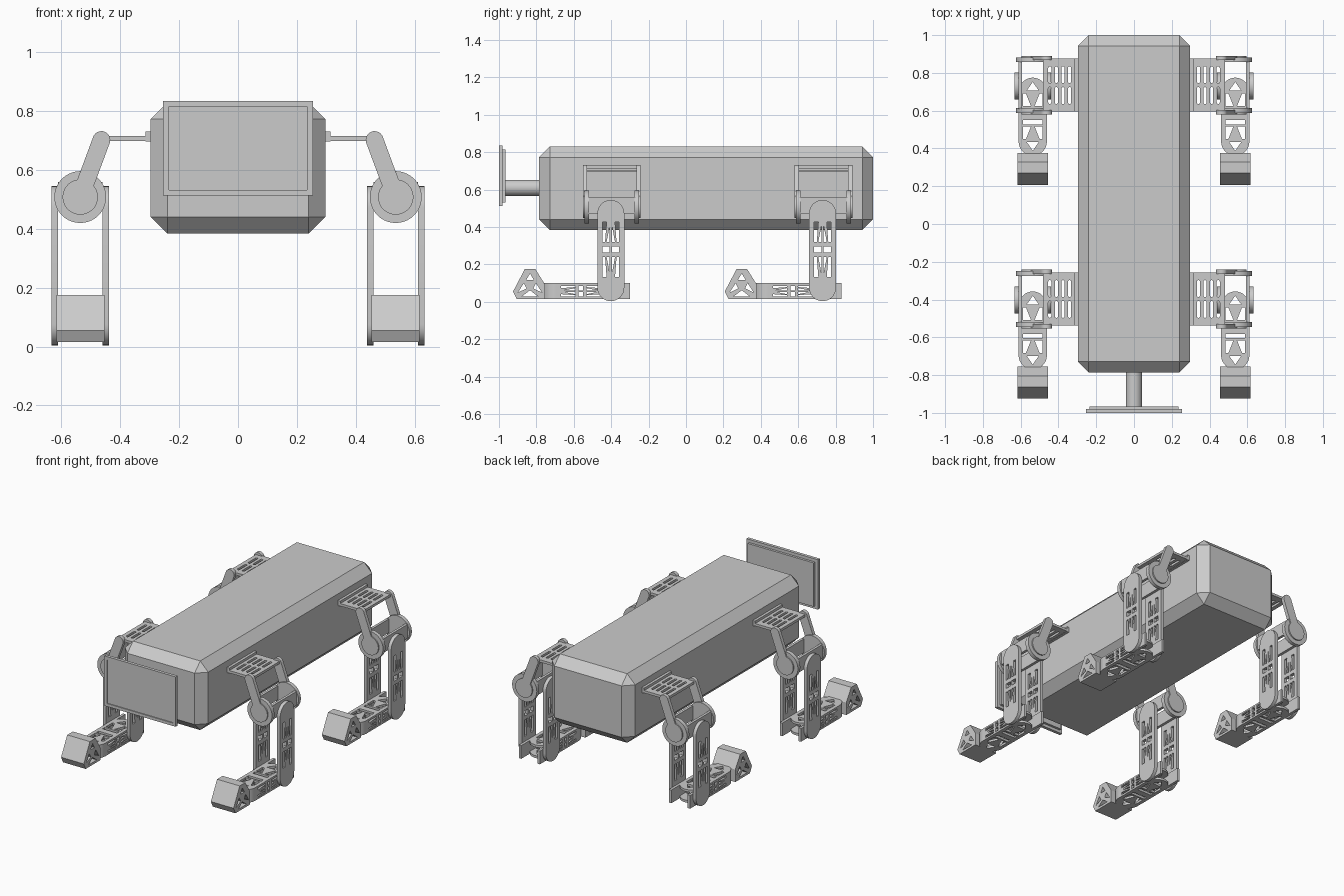
import bpy, bmesh
from math import atan2, cos, sin, radians, pi
from mathutils import Matrix

if "Cube" in bpy.data.objects:
    bpy.data.objects.remove(bpy.data.objects["Cube"], do_unlink=True)

grey = bpy.data.materials.new("plain grey")
grey.use_nodes = True
GREY = (0.6, 0.6, 0.6, 1)
grey.diffuse_color = GREY
grey.node_tree.nodes["Principled BSDF"].inputs["Base Color"].default_value = GREY
made = []


def add(name, mesh):
    ob = bpy.data.objects.new(name, mesh)
    bpy.context.collection.objects.link(ob)
    made.append(ob)
    return ob


def from_bmesh(bm, name):
    mesh = bpy.data.meshes.new(name)
    bm.to_mesh(mesh)
    bm.free()
    mesh.materials.append(grey)
    return mesh


def rect(u0, u1, v0, v1):
    return [(u0, v0), (u1, v0), (u1, v1), (u0, v1)]


def arc(cu, cv, r, a0, a1, n=16):
    steps = [radians(a0 + (a1 - a0) * i / n) for i in range(n + 1)]
    return [(cu + r * cos(a), cv + r * sin(a)) for a in steps]


def circle(cu, cv, r, n=40):
    return arc(cu, cv, r, 0, 360, n)[:-1]


def capsule(u, v0, v1, r, n=16):
    return arc(u, v0 + r, r, 180, 360, n) + arc(u, v1 - r, r, 0, 180, n)


def mirror_u(loops):
    return loops + [[(-u, v) for u, v in reversed(p)] for p in loops]


def mirror_v(loops):
    return loops + [[(u, -v) for u, v in reversed(p)] for p in loops]


def swap(loops, cu, cv):
    return [[(cu + v, cv + u) for u, v in p] for p in loops]


# Outlines lie in the plane across the axis: x -> (y, z), y -> (x, z), z -> (x, y)
AXES = {"x": ((0, 1, 0), (0, 0, 1), (1, 0, 0)),
        "y": ((1, 0, 0), (0, 0, 1), (0, -1, 0)),
        "z": ((1, 0, 0), (0, 1, 0), (0, 0, 1))}


def plate(name, axis, lo, hi, outline, holes=()):
    """Flat plate with cut-outs, from lo to hi along the axis."""
    curve = bpy.data.curves.new(name, "CURVE")
    curve.dimensions, curve.fill_mode = "2D", "BOTH"
    curve.extrude = (hi - lo) / 2
    for loop in [outline, *holes]:
        spline = curve.splines.new("POLY")
        spline.points.add(len(loop) - 1)
        for point, (u, v) in zip(spline.points, loop):
            point.co = (u, v, 0, 1)
        spline.use_cyclic_u = True
    temp = bpy.data.objects.new(name, curve)
    bpy.context.collection.objects.link(temp)
    graph = bpy.context.evaluated_depsgraph_get()
    raw = bpy.data.meshes.new_from_object(temp.evaluated_get(graph))
    bpy.data.objects.remove(temp, do_unlink=True)
    bpy.data.curves.remove(curve)
    bm = bmesh.new()
    bm.from_mesh(raw)
    bpy.data.meshes.remove(raw)
    bmesh.ops.remove_doubles(bm, verts=bm.verts, dist=1e-5)
    turn = Matrix(AXES[axis]).transposed().to_4x4()
    turn.translation["xyz".index(axis)] = (lo + hi) / 2
    bm.transform(turn)
    bmesh.ops.recalc_face_normals(bm, faces=bm.faces)
    return from_bmesh(bm, name)


# Body: long box with chamfered edges
bm = bmesh.new()
bmesh.ops.create_cube(bm, size=1)
bm.transform(Matrix.Translation((0, 0.1075, 0.607)) @ Matrix.Diagonal((0.594, 1.785, 0.446, 1)))
bmesh.ops.bevel(bm, geom=bm.edges[:], offset=0.057, segments=1, affect="EDGES")
add("body", from_bmesh(bm, "body"))

# Neck and head panel
add("neck", plate("neck", "y", -0.98, -0.77, circle(0, 0.61, 0.043)))
add("head_panel", plate("head_panel", "y", -0.994, -0.98, rect(-0.255, 0.255, 0.513, 0.835)))
add("head_rim", plate("head_rim", "y", -1.0, -0.994, rect(-0.255, 0.255, 0.513, 0.835),
                      [rect(-0.235, 0.235, 0.532, 0.815)]))
add("head_back", plate("head_back", "y", -0.98, -0.965, rect(-0.235, 0.235, 0.532, 0.815)))


def slot_pattern(length, width):
    """Lightening holes: centre windows and tapered slots on both sides."""
    bar = width * 0.14
    window = [(bar, -length * 0.11), (width, -length * 0.11),
              (width, length * 0.11), (bar, length * 0.11)]
    inner = [(bar, length * 0.28), (width * 0.5, length * 0.28), (bar, length * 0.85)]
    outer = [(width * 0.68, length * 0.28), (width, length * 0.28),
             (width, length), (width * 0.5, length)]
    return mirror_u([window] + mirror_v([inner, outer]))


# One leg, about x = 0 and y = 0, with body towards -x
leg = {}
HIP = 0.508
hip_mid = 0.005

# Hip bracket: slotted shelf and flange at the body
slots = [capsule(x, hip_mid + y, hip_mid + y + 0.09, 0.008, 6)
         for x in (-0.195, -0.16, -0.125, -0.09) for y in (-0.1, 0.01)]
leg["hip_shelf"] = plate("hip_shelf", "z", 0.699, 0.715,
                         rect(-0.24, -0.055, hip_mid - 0.14, hip_mid + 0.14), slots)
leg["hip_flange"] = plate("hip_flange", "x", -0.245, -0.222,
                          rect(hip_mid - 0.14, hip_mid + 0.14, 0.697, 0.731))

# Hip arms and discs at both ends of the joint
top_u, top_v = -0.072, 0.702
lean = atan2(top_v - HIP, top_u) * 180 / pi
arm = arc(top_u, top_v, 0.03, lean - 90, lean + 90) + arc(0, HIP, 0.06, lean + 30, lean + 330, 32)
for end, s in (("front", -1), ("back", 1)):
    for part, near, far, outline in (("hip_arm", 0.132, 0.155, arm),
                                     ("hip_disc", 0.122, 0.147, circle(0, HIP, 0.088))):
        lo, hi = sorted((hip_mid + s * near, hip_mid + s * far))
        leg[f"{end}_{part}"] = plate(part, "y", -hi, -lo, outline)
        leg[f"{end}_{part}"].transform(Matrix.Translation((0, lo + hi, 0)))

# Thigh plates and hip rails, inner and outer
thigh_holes = [[(u, v + 0.28) for u, v in p] for p in slot_pattern(0.147, 0.045)]
shin_mid = -0.16
side_holes = swap(slot_pattern(0.105, 0.032), shin_mid, 0.0575)
for side, s in (("inner", -1), ("outer", 1)):
    lo, hi = sorted((s * 0.075, s * 0.097))
    leg[f"{side}_thigh"] = plate("thigh", "x", lo, hi, capsule(0, 0.004, 0.545, 0.072), thigh_holes)
    lo, hi = sorted((s * 0.058, s * 0.075))
    leg[f"{side}_hip_rail"] = plate("hip_rail", "x", lo, hi,
                                    rect(hip_mid - 0.125, hip_mid + 0.125, 0.47, 0.56))
    leg[f"{side}_shin_wall"] = plate("shin_wall", "x", lo, hi,
                                     rect(-0.295, 0.102, 0.015, 0.1), side_holes)

# Shin: truss plates above and below, closed by a curved nose
truss = mirror_v([[(-0.052, 0.02), (0.052, 0.02), (0.052, 0.042), (-0.052, 0.042)],
                  [(0.01, 0.055), (0.052, 0.055), (0.052, 0.12), (0.036, 0.12)],
                  [(-0.036, 0.12), (-0.052, 0.12), (-0.052, 0.055), (-0.01, 0.055)],
                  [(-0.032, 0.136), (0.032, 0.136), (0, 0.182)]])
truss = [[(u, v + shin_mid) for u, v in p] for p in truss]
for part, z in (("lower", 0.015), ("upper", 0.085)):
    leg[f"{part}_shin_truss"] = plate("shin_truss", "z", z, z + 0.015,
                                      capsule(0, -0.365, 0.045, 0.072), truss)
leg["shin_nose"] = plate("shin_nose", "z", 0.015, 0.1,
                         arc(0, -0.293, 0.075, 180, 360) + arc(0, -0.293, 0.058, 360, 180))

# Foot: wedge with triangular cut-outs
foot = [(-0.523, 0.055), (-0.46, 0.175), (-0.403, 0.175),
        (-0.353, 0.095), (-0.353, 0.015), (-0.503, 0.015)]
foot_holes = [[(-0.432, 0.152), (-0.452, 0.118), (-0.412, 0.118)],
              [(-0.465, 0.1), (-0.497, 0.05), (-0.45, 0.072)],
              [(-0.4, 0.1), (-0.414, 0.072), (-0.368, 0.05)],
              [(-0.432, 0.062), (-0.475, 0.03), (-0.39, 0.03)]]
leg["foot"] = plate("foot", "x", -0.082, 0.08, foot, foot_holes)

# Place the four legs, mirrored to the right side
for part, mesh in leg.items():
    flipped = mesh.copy()
    flipped.transform(Matrix.Diagonal((-1, 1, 1, 1)))
    flipped.flip_normals()
    for row, y in (("front", -0.402), ("back", 0.73)):
        add(f"{row}_left_{part}", mesh).location = (0.536, y, 0)
        add(f"{row}_right_{part}", flipped).location = (-0.536, y, 0)

# Smooth the round edges, keep the rest sharp
bpy.ops.object.select_all(action="DESELECT")
for ob in made:
    ob.select_set(True)
bpy.context.view_layer.objects.active = made[0]
bpy.ops.object.shade_smooth_by_angle(angle=radians(25))
